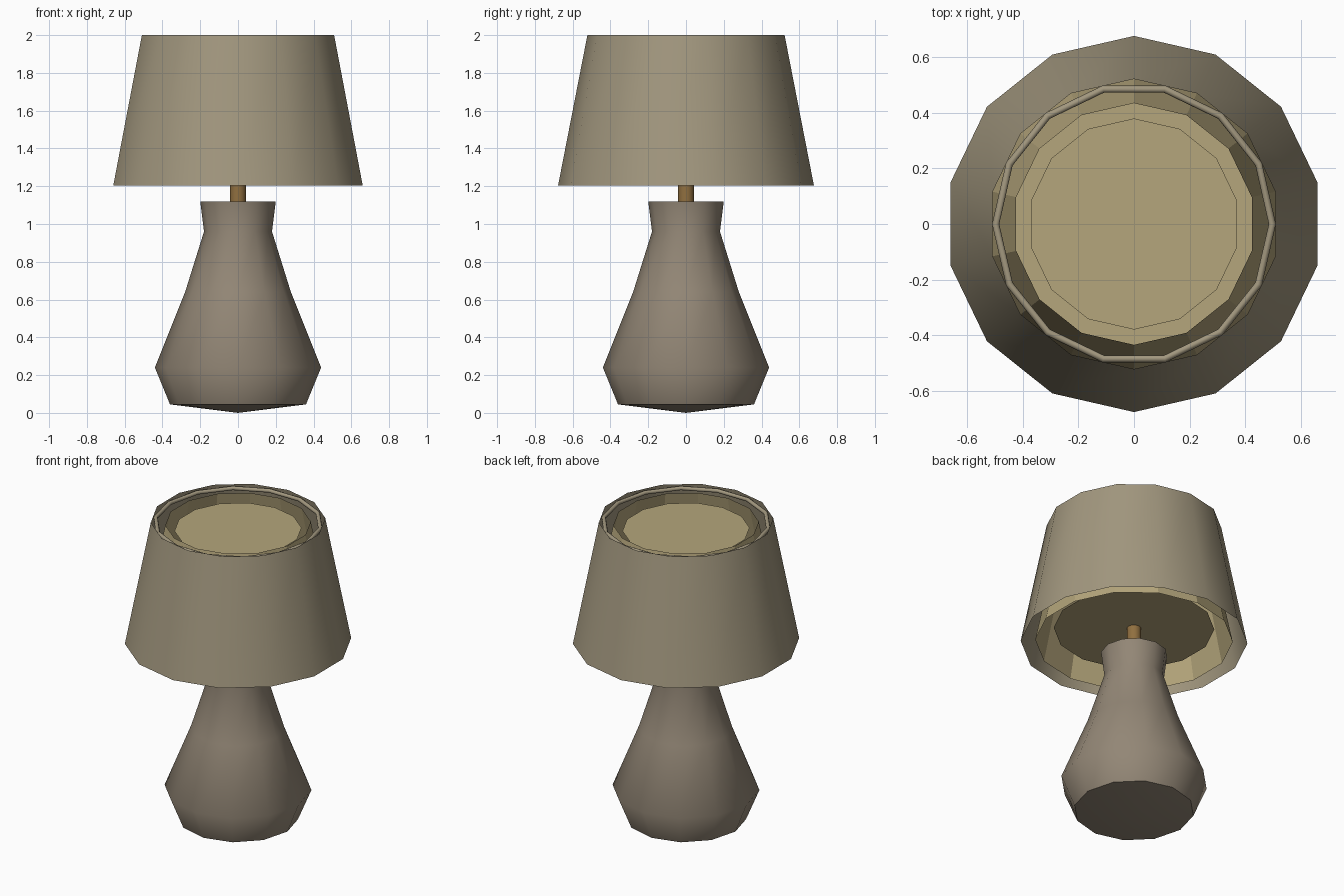
import bpy, bmesh, math

if "Cube" in bpy.data.objects:
    bpy.data.objects.remove(bpy.data.objects["Cube"])


def material(name, rgb):
    m = bpy.data.materials.new(name)
    m.diffuse_color = (*rgb, 1)
    m.use_nodes = True
    m.node_tree.nodes["Principled BSDF"].inputs["Base Color"].default_value = m.diffuse_color
    return m


CERAMIC = material("ceramic", (0.29, 0.24, 0.18))
FABRIC = material("fabric", (0.36, 0.31, 0.21))
LINING = material("lining", (0.46, 0.38, 0.20))
BRASS = material("brass", (0.28, 0.16, 0.05))


def finish(ob, mat, smooth):
    ob.data.materials.append(mat)
    bpy.ops.object.select_all(action='DESELECT')
    ob.select_set(True)
    bpy.context.view_layer.objects.active = ob
    if smooth:
        bpy.ops.object.shade_smooth_by_angle(angle=math.radians(smooth))


def lathe(name, profile, sides, mat, smooth=0):
    """Revolve (radius, z) points; radius 0 makes a pole, a vertex lies on +y."""
    bm = bmesh.new()
    rings = []
    for r, z in profile:
        if r == 0:
            rings.append([bm.verts.new((0, 0, z))] * sides)
        else:
            angles = [math.pi / 2 + i * math.tau / sides for i in range(sides)]
            rings.append([bm.verts.new((r * math.cos(a), r * math.sin(a), z)) for a in angles])
    for lo, hi in zip(rings, rings[1:]):
        for i in range(sides):
            j = (i + 1) % sides
            quad = [lo[i], lo[j], hi[j], hi[i]]
            bm.faces.new(list(dict.fromkeys(quad)))
    me = bpy.data.meshes.new(name)
    bm.to_mesh(me)
    bm.free()
    ob = bpy.data.objects.new(name, me)
    bpy.context.collection.objects.link(ob)
    finish(ob, mat, smooth)
    return ob


# Ceramic body and stem
lathe("base", [(0, 0), (0.36, 0.045), (0.44, 0.24), (0.28, 0.64), (0.18, 0.96),
               (0.2, 1.12), (0, 1.12)], 12, CERAMIC, 50)
lathe("stem", [(0, 1.08), (0.043, 1.08), (0.043, 1.31), (0, 1.31)], 12, BRASS, 40)

# Open shade with an inner liner
lathe("shade", [(0.677, 1.205), (0.522, 2.0)], 14, FABRIC, 40)
lathe("shade_liner", [(0.59, 1.215), (0.435, 1.98)], 14, LINING)

# Diffuser discs inside the liner
lathe("lower_diffuser", [(0, 1.30), (0.48, 1.30)], 14, LINING)
lathe("upper_diffuser", [(0.38, 1.94), (0, 1.94)], 14, LINING)

# Trim ring just below the top rim
bpy.ops.mesh.primitive_torus_add(major_segments=14, minor_segments=8, major_radius=0.498,
                                 minor_radius=0.013, location=(0, 0, 1.98))
ring = bpy.context.object
ring.name = "top_ring"
finish(ring, FABRIC, 60)
